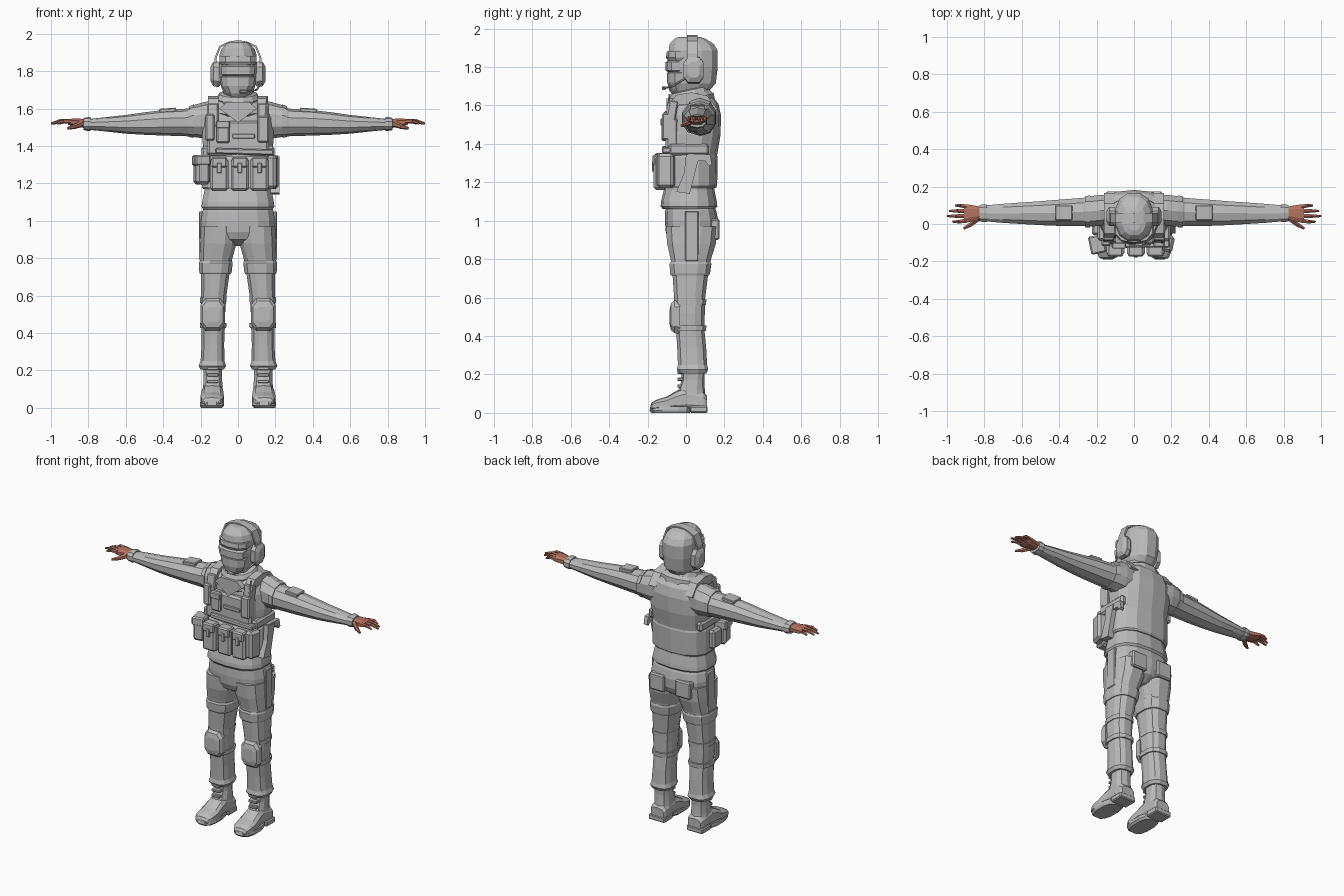
import bpy, bmesh, math
from mathutils import Vector, Matrix


def material(name, col):
    m = bpy.data.materials.new(name)
    m.diffuse_color = (*col, 1)
    return m


GREY = material("grey_cloth", (0.50, 0.50, 0.50))
SKIN = material("skin", (0.46, 0.17, 0.12))


def finish(name, bm, mat=GREY, mirror=False):
    bmesh.ops.recalc_face_normals(bm, faces=bm.faces)
    me = bpy.data.meshes.new(name)
    bm.to_mesh(me)
    bm.free()
    me.materials.append(mat)
    ob = bpy.data.objects.new(name, me)
    bpy.context.collection.objects.link(ob)
    if mirror:
        ob.modifiers.new("Mirror", 'MIRROR')
    return ob


def loft(name, rings, axis='z', n=12, p=2.6, mat=GREY, mirror=False, tilt=0):
    """Rings are (position, a0, a1, b0, b1): extents across the chosen axis."""
    bm = bmesh.new()
    unit = []
    for i in range(n):
        t = (i + 0.5) * 2 * math.pi / n
        c, s = math.cos(t), math.sin(t)
        unit.append((math.copysign(abs(c) ** (2 / p), c), math.copysign(abs(s) ** (2 / p), s)))
    ma, mb = max(u[0] for u in unit), max(u[1] for u in unit)
    loops = []
    for t, a0, a1, b0, b1 in rings:
        loop = []
        for u, v in unit:
            a = (a0 + a1) / 2 + u / ma * (a1 - a0) / 2
            b = (b0 + b1) / 2 + v / mb * (b1 - b0) / 2
            co = {'z': (a, b, t + tilt * b), 'x': (t, a, b), 'y': (a, t, b)}[axis]
            loop.append(bm.verts.new(co))
        loops.append(loop)
    for l, m in zip(loops, loops[1:]):
        for i in range(n):
            j = (i + 1) % n
            bm.faces.new((l[i], l[j], m[j], m[i]))
    bm.faces.new(loops[0])
    bm.faces.new(loops[-1])
    return finish(name, bm, mat, mirror)


def sym(rings):
    """Centred rings (z, half width, y0, y1)."""
    return [(z, -h, h, y0, y1) for z, h, y0, y1 in rings]


def box(name, x0, x1, y0, y1, z0, z1, bevel=0.008, rot=(0, 0, 0), mirror=False):
    bm = bmesh.new()
    bmesh.ops.create_cube(bm, size=1)
    bmesh.ops.scale(bm, vec=(x1 - x0, y1 - y0, z1 - z0), verts=bm.verts)
    if bevel:
        bmesh.ops.bevel(bm, geom=bm.edges[:], offset=bevel, segments=1, affect='EDGES')
    for a, ang in zip('XYZ', rot):
        bmesh.ops.rotate(bm, matrix=Matrix.Rotation(math.radians(ang), 3, a), verts=bm.verts)
    bmesh.ops.translate(bm, vec=((x0 + x1) / 2, (y0 + y1) / 2, (z0 + z1) / 2), verts=bm.verts)
    return finish(name, bm, GREY, mirror)


def prism(name, pts, axis, t0, t1, mirror=False):
    """Profile in the plane across the axis, extruded from t0 to t1."""
    bm = bmesh.new()
    ends = [[bm.verts.new((t, a, b) if axis == 'x' else (a, t, b)) for a, b in pts] for t in (t0, t1)]
    k = len(pts)
    for i in range(k):
        j = (i + 1) % k
        bm.faces.new((ends[0][i], ends[0][j], ends[1][j], ends[1][i]))
    bm.faces.new(ends[0])
    bm.faces.new(ends[1])
    return finish(name, bm, GREY, mirror)


def tube(name, pts, radii, n=6, mat=GREY, mirror=False):
    bm = bmesh.new()
    for p, q, r0, r1 in zip(pts, pts[1:], radii, radii[1:]):
        p, q = Vector(p), Vector(q)
        mtx = Matrix.Translation((p + q) / 2) @ (q - p).to_track_quat('Z', 'Y').to_matrix().to_4x4()
        bmesh.ops.create_cone(bm, cap_ends=True, segments=n, radius1=r0, radius2=r1,
                              depth=(q - p).length, matrix=mtx)
    return finish(name, bm, mat, mirror)


# Jacket
loft("jacket", sym([(1.06, .185, -.12, .15), (1.075, .195, -.132, .163), (1.10, .192, -.13, .16),
                    (1.16, .18, -.115, .148), (1.26, .18, -.11, .15), (1.36, .183, -.10, .165),
                    (1.45, .192, -.09, .18), (1.55, .185, -.085, .182), (1.61, .16, -.07, .168),
                    (1.65, .10, -.045, .135), (1.68, .07, -.03, .10)]), n=14)
loft("waist_wrap", sym([(1.17, .185, -.12, .155), (1.18, .192, -.125, .162), (1.33, .192, -.12, .165),
                        (1.345, .186, -.11, .16)]), n=14)

# Arms and cuffs
loft("sleeve", [(.10, .0, .15, 1.44, 1.65), (.18, -.01, .155, 1.44, 1.635), (.25, -.015, .147, 1.45, 1.615),
                (.27, -.01, .14, 1.452, 1.60), (.40, -.01, .13, 1.456, 1.592), (.50, -.006, .122, 1.46, 1.58),
                (.60, .0, .115, 1.466, 1.566), (.70, .006, .108, 1.477, 1.555), (.79, .014, .10, 1.486, 1.545)],
     'x', 10, 2.2, mirror=True)
loft("cuff", [(.785, .012, .104, 1.483, 1.552), (.80, .01, .106, 1.48, 1.555), (.825, .014, .102, 1.485, 1.55),
              (.828, .03, .09, 1.50, 1.54)], 'x', 10, 2.4, mirror=True)
loft("shoulder_band", [(.235, -.02, .153, 1.444, 1.623), (.262, -.017, .148, 1.448, 1.612)],
     'x', 10, 2.2, mirror=True)
box("sleeve_patch", .33, .42, .02, .10, 1.58, 1.602, .004, rot=(0, 4, 0), mirror=True)

# Hands
loft("palm", [(.81, .03, .09, 1.50, 1.54), (.84, .022, .096, 1.50, 1.546), (.89, .008, .105, 1.508, 1.546),
              (.91, .01, .10, 1.515, 1.542)], 'x', 8, 2.6, SKIN, True)
for nm, y, tip in (("index", .018, .97), ("middle", .044, 1.0), ("ring", .068, .988), ("little", .093, .955)):
    y2 = y + (y - .055) * .15
    tube(nm + "_finger", [(.895, y, 1.531), ((.9 + tip) / 2, y2, 1.533), (tip, y2, 1.520)],
         [.013, .011, .006], mat=SKIN, mirror=True)
tube("thumb", [(.835, .03, 1.52), (.875, -.004, 1.503), (.91, -.024, 1.495)], [.018, .013, .007],
     mat=SKIN, mirror=True)

# Head: hood, face mask, goggles
loft("hood", sym([(1.62, .065, -.04, .10), (1.67, .07, -.065, .115), (1.715, .09, -.085, .155),
                  (1.80, .10, -.088, .165), (1.885, .10, -.09, .165), (1.92, .088, -.085, .145),
                  (1.948, .062, -.06, .10), (1.957, .035, -.035, .07)]), n=12, p=2.4)
loft("face_mask", sym([(1.655, .04, -.07, .03), (1.68, .062, -.088, .03), (1.72, .084, -.098, .03),
                       (1.77, .09, -.098, .03), (1.775, .08, -.09, .03)]), n=10, p=2.2)
loft("goggles", sym([(1.775, .08, -.095, .0), (1.782, .088, -.106, .0), (1.825, .09, -.106, .0),
                     (1.833, .08, -.095, .0)]), n=10, p=2.6)
loft("hood_brim", sym([(1.835, .09, -.096, .05), (1.85, .098, -.104, .05), (1.88, .098, -.10, .05)]),
     n=10, p=2.4)

# Headset
loft("ear_cup", [(.085, .0, .08, 1.73, 1.84), (.108, -.012, .092, 1.715, 1.852), (.132, -.012, .092, 1.72, 1.85),
                 (.146, .01, .07, 1.745, 1.825)], 'x', 8, 3, mirror=True)
prism("headband", [(.128, 1.80), (.126, 1.87), (.10, 1.935), (.05, 1.958), (0, 1.966), (0, 1.956),
                   (.046, 1.948), (.092, 1.928), (.116, 1.868), (.116, 1.80)], 'y', .005, .06, True)
tube("microphone_boom", [(.125, -.005, 1.74), (.10, -.07, 1.70), (.04, -.115, 1.69)], [.006, .005, .005])
tube("microphone", [(.045, -.112, 1.69), (.01, -.117, 1.69)], [.010, .010])

# Scarf, lower fold and upper fold
loft("scarf_lower", sym([(1.575, .115, -.09, .13), (1.59, .145, -.10, .15), (1.63, .14, -.09, .145),
                         (1.655, .10, -.065, .12)]), n=12, p=2, tilt=.22)
loft("scarf_upper", sym([(1.63, .10, -.085, .12), (1.65, .112, -.088, .125), (1.675, .10, -.075, .115),
                         (1.68, .08, -.06, .10)]), n=12, p=2, tilt=.22)
prism("scarf_tip", [(-.10, 1.60), (0, 1.525), (.10, 1.60), (.06, 1.635), (-.06, 1.635)], 'y', -.102, -.04)

# Chest rig: panel, straps, small pouches
box("chest_panel", -.165, .165, -.106, -.04, 1.35, 1.535, .012)
box("shoulder_strap", .105, .165, -.098, -.05, 1.50, 1.625, .006, rot=(-10, 0, 0), mirror=True)
prism("strap_over_shoulder", [(-.085, 1.61), (-.05, 1.655), (.03, 1.668), (.11, 1.65), (.165, 1.58),
                              (.14, 1.57), (.08, 1.61), (-.05, 1.60)], 'x', .105, .16, True)
box("chest_pouch", -.115, -.045, -.128, -.09, 1.415, 1.53)
box("chest_pouch_flap", -.118, -.042, -.132, -.10, 1.495, 1.535, .005)
box("radio", .105, .165, -.125, -.08, 1.42, 1.56)
tube("radio_aerial", [(.15, -.10, 1.55), (.155, -.085, 1.66)], [.006, .005])
box("left_strap_pouch", -.175, -.125, -.118, -.08, 1.43, 1.57)
box("chest_buckle", -.03, .09, -.114, -.09, 1.44, 1.465, .004)
box("rig_top_band", -.12, .19, -.125, -.06, 1.355, 1.385, .006, rot=(0, 1.5, 0))
box("rig_side", .155, .196, -.09, .12, 1.34, 1.40, .012, mirror=True)

# Belly pouches with flaps
for x in (-.10, .01, .115):
    box("magazine_pouch", x - .048, x + .048, -.168, -.10, 1.16, 1.335, .012)
    box("magazine_flap", x - .042, x + .042, -.175, -.11, 1.285, 1.342, .008)
    box("flap_tab", x - .012, x + .012, -.178, -.12, 1.255, 1.31, .003)
# Side pouches
box("left_side_pouch", -.232, -.155, -.155, -.06, 1.195, 1.345, .015, rot=(0, 0, 12))
box("left_side_flap", -.238, -.155, -.158, -.06, 1.295, 1.352, .008, rot=(0, 0, 12))
box("left_hip_pouch", -.225, -.17, -.06, .03, 1.20, 1.32, .012)
box("right_side_pouch", .155, .212, -.15, -.06, 1.17, 1.35, .015, rot=(0, 0, -12))

# Holster and pistol grip
prism("holster", [(-.05, 1.15), (.02, 1.14), (.055, 1.28), (.07, 1.34), (.0, 1.345), (-.01, 1.25)],
      'x', .175, .222)
prism("pistol_grip", [(.01, 1.31), (.10, 1.31), (.12, 1.285), (.135, 1.295), (.125, 1.345), (.01, 1.35)],
      'x', .19, .216)

# Trousers
loft("trouser_seat", sym([(.865, .02, -.03, .10), (.90, .12, -.09, .15), (.94, .197, -.105, .165),
                          (1.0, .198, -.11, .168), (1.05, .19, -.108, .158), (1.09, .175, -.10, .14)]), n=14)
loft("trouser_leg", [(.97, .004, .199, -.105, .165), (.88, .008, .203, -.098, .155), (.80, .03, .204, -.08, .13),
                     (.72, .045, .198, -.07, .115), (.60, .062, .198, -.062, .10), (.52, .068, .198, -.06, .098),
                     (.44, .07, .194, -.052, .095), (.34, .074, .194, -.046, .105), (.25, .072, .20, -.042, .11),
                     (.225, .064, .21, -.048, .116), (.205, .075, .20, -.035, .105)], n=12, mirror=True)
loft("thigh_strap", [(.715, .038, .203, -.078, .12), (.725, .034, .207, -.082, .125), (.775, .028, .209, -.086, .132),
                     (.785, .032, .206, -.08, .128)], n=12, mirror=True)
box("side_panel", .185, .208, -.005, .065, .79, 1.05, .004, mirror=True)
box("rear_pocket", .04, .15, .12, .174, .90, 1.01, .008, mirror=True)
for z in (.44, .575):
    loft("knee_strap", [(z - .014, .063, .203, -.06, .104), (z + .014, .062, .204, -.062, .106)],
         n=12, mirror=True)
loft("knee_pad", [(-.03, .072, .198, .41, .59), (-.06, .07, .20, .415, .585), (-.078, .08, .19, .43, .57),
                  (-.085, .10, .17, .46, .54)], 'y', 8, 3.4, mirror=True)

# Boots
loft("boot_shaft", [(.05, .08, .192, -.04, .105), (.12, .083, .186, -.04, .098), (.17, .086, .184, -.022, .095),
                    (.24, .084, .188, -.024, .10)], n=10, mirror=True)
loft("boot_foot", [(.108, .09, .182, .01, .09), (.09, .08, .19, .01, .11), (.0, .08, .192, .01, .135),
                   (-.05, .078, .196, .01, .115), (-.10, .075, .20, .01, .085), (-.15, .08, .198, .01, .07),
                   (-.178, .095, .188, .012, .055), (-.185, .105, .178, .018, .04)], 'y', 10, 2.8, mirror=True)
loft("boot_sole", [(.0, .085, .198, -.178, .02), (.012, .074, .204, -.19, .025), (.032, .076, .202, -.186, .03)],
     n=12, p=2.8, mirror=True)
box("boot_heel", .08, .198, .02, .112, 0, .035, .006, mirror=True)
for z in (.14, .175, .21):
    box("boot_lace", .105, .165, -.045, -.01, z - .008, z + .008, .003, mirror=True)
